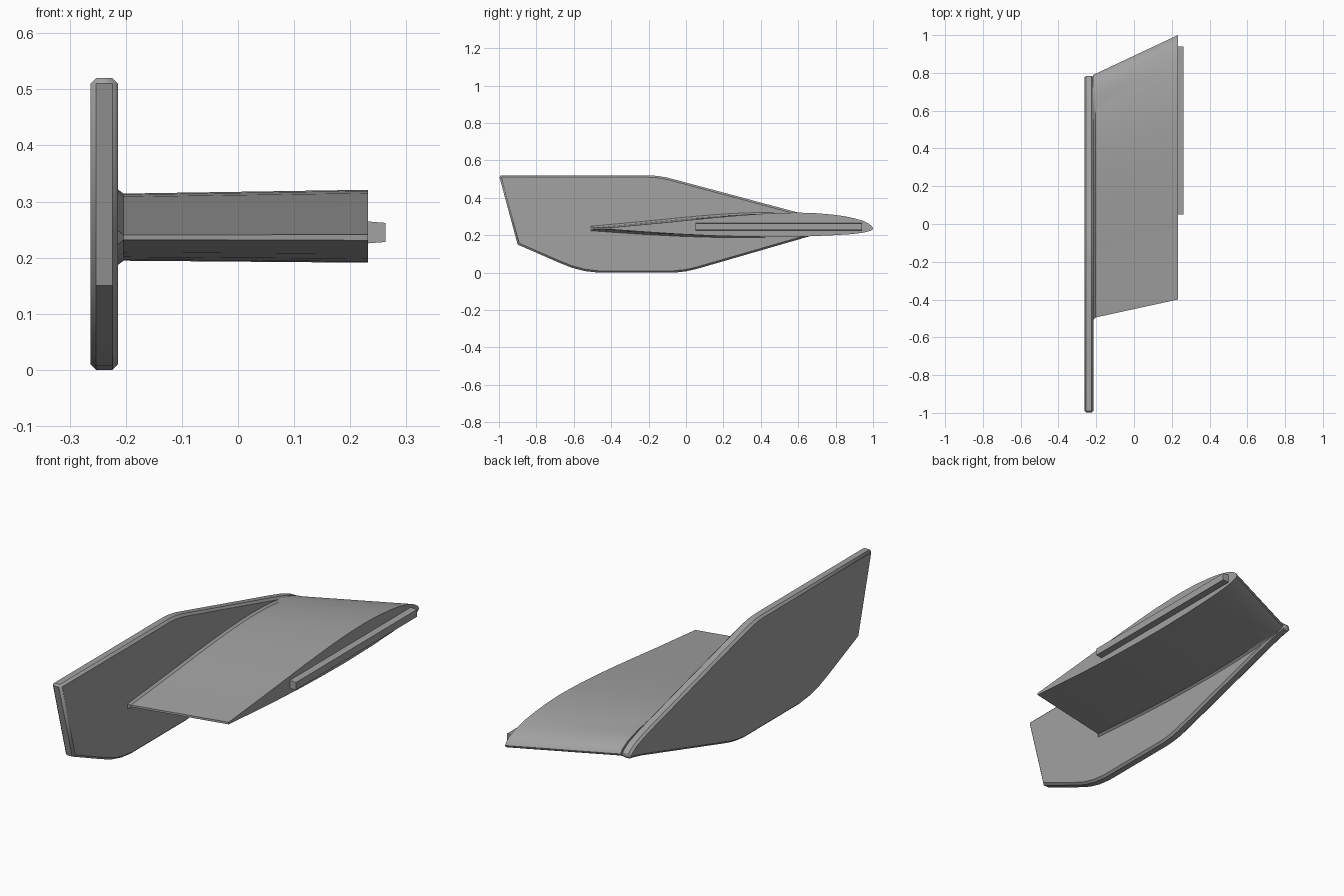
import bpy, bmesh

if "Cube" in bpy.data.objects:
    bpy.data.objects.remove(bpy.data.objects["Cube"])

grey = bpy.data.materials.new("grey")
grey.diffuse_color = (0.36, 0.36, 0.36, 1)
grey.use_nodes = True
grey.node_tree.nodes["Principled BSDF"].inputs["Base Color"].default_value = grey.diffuse_color


def loft(name, sections, smooth=None):
    """Skin matching closed loops of points and cap both ends."""
    bm = bmesh.new()
    loops = [[bm.verts.new(p) for p in s] for s in sections]
    n = len(loops[0])
    for a, b in zip(loops, loops[1:]):
        for i in range(n):
            j = (i + 1) % n
            bm.faces.new((a[i], a[j], b[j], b[i]))
    bm.faces.new(loops[0][::-1])
    bm.faces.new(loops[-1])
    bmesh.ops.recalc_face_normals(bm, faces=bm.faces)
    me = bpy.data.meshes.new(name)
    bm.to_mesh(me)
    bm.free()
    me.materials.append(grey)
    ob = bpy.data.objects.new(name, me)
    bpy.context.collection.objects.link(ob)
    if smooth:
        bpy.ops.object.select_all(action='DESELECT')
        ob.select_set(True)
        bpy.context.view_layer.objects.active = ob
        bpy.ops.object.shade_smooth_by_angle(angle=smooth)
    return ob


# End plate: side outline (y, z) with chamfered rim
outline = [(-1, 0.52), (-0.2, 0.52), (-0.15, 0.517), (-0.1, 0.508), (-0.05, 0.495),
           (0.6, 0.321), (0.68, 0.298), (0.74, 0.276), (0.775, 0.255), (0.79, 0.237),
           (0.778, 0.222), (0.74, 0.215), (0.68, 0.2), (0.1, 0.032), (0.05, 0.018),
           (0, 0.007), (-0.06, 0), (-0.47, 0), (-0.54, 0.008), (-0.61, 0.026),
           (-0.68, 0.054), (-0.9, 0.15)]
plate = loft("end_plate", [[(x, y, z) for y, z in outline] for x in (-0.263, -0.214)], 0.4)
bev = plate.modifiers.new("chamfer", 'BEVEL')
bev.width = 0.01
bev.segments = 1
bev.limit_method = 'ANGLE'
bev.angle_limit = 1.0

# Wing: aerofoil in chord fraction (0 = trailing edge) and height
upper = [(0, 0.241), (0.1, 0.254), (0.2, 0.267), (0.3, 0.281), (0.4, 0.295), (0.5, 0.307),
         (0.58, 0.315), (0.65, 0.319), (0.71, 0.321), (0.78, 0.318), (0.84, 0.311),
         (0.89, 0.302), (0.93, 0.29), (0.96, 0.278), (0.98, 0.265), (0.993, 0.252), (1, 0.238)]
lower = [(0.997, 0.229), (0.985, 0.221), (0.96, 0.213), (0.92, 0.206), (0.85, 0.2),
         (0.75, 0.194), (0.62, 0.191), (0.5, 0.193), (0.38, 0.198), (0.25, 0.207),
         (0.12, 0.219), (0, 0.231)]


def section(x, trail, lead, scale, grow=0.0):
    pts = []
    for side, sign in ((upper, 1), (lower, -1)):
        for t, z in side:
            fade = min(1, (1 - t) * 8)
            pts.append((x, trail + (lead - trail) * t,
                        0.236 + (z - 0.236) * scale + sign * grow * fade))
    return pts


loft("wing", [section(-0.216, -0.51, 0.79, 0.92, 0.009),
              section(-0.204, -0.495, 0.795, 0.92),
              section(0.232, -0.40, 1.0, 1.0)], 0.5)

# Tip rail on the outer end of the wing
rail = [[(x, y, z) for y, z in ((0.05, lo), (0.94, lo), (0.94, hi), (0.05, hi))]
        for x, lo, hi in ((0.225, 0.225, 0.265), (0.263, 0.228, 0.262))]
loft("tip_rail", rail)
